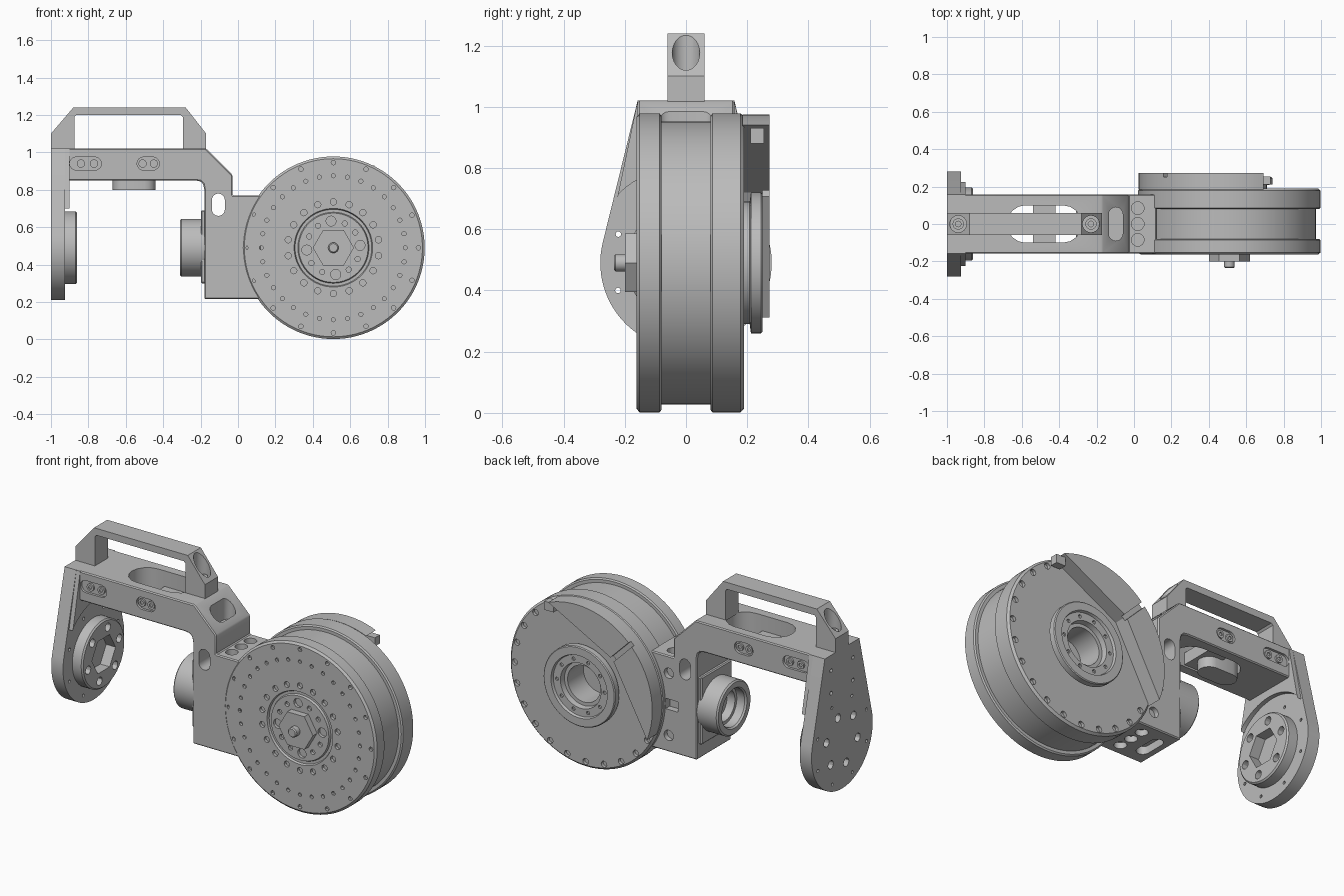
import bpy, bmesh
from math import sin, cos, pi, radians

if "Cube" in bpy.data.objects:
    bpy.data.objects.remove(bpy.data.objects["Cube"], do_unlink=True)

GREY = 0.5
metal = bpy.data.materials.new("machined grey")
metal.use_nodes = True
metal.diffuse_color = (GREY, GREY, GREY, 1)
metal.node_tree.nodes["Principled BSDF"].inputs["Base Color"].default_value = (GREY, GREY, GREY, 1)

DX, DZ = 0.51, 0.49      # drum axis
HALF = 0.158             # half depth of the frame


# ---- helpers: every part is a loft of point rings ----
def place(axis, u, v, w):
    return {"x": (w, u, v), "y": (u, w, v), "z": (u, v, w)}[axis]


def arc(u, v, r, start, end, n):
    return [(u + r * cos(radians(start + (end - start) * i / n)),
             v + r * sin(radians(start + (end - start) * i / n))) for i in range(n + 1)]


def circle(u, v, r, n=24):
    return arc(u, v, r, 0, 360, n)[:-1]


def rect(u0, u1, v0, v1):
    return [(u0, v0), (u1, v0), (u1, v1), (u0, v1)]


def pill(u0, u1, v0, v1):
    """Rounded slot filling the given rectangle."""
    r = min(u1 - u0, v1 - v0) / 2
    if u1 - u0 > v1 - v0:
        return arc(u1 - r, v0 + r, r, -90, 90, 8) + arc(u0 + r, v0 + r, r, 90, 270, 8)
    return arc(u0 + r, v1 - r, r, 0, 180, 8) + arc(u0 + r, v0 + r, r, 180, 360, 8)


def prism(axis, outline, a, b):
    return [[place(axis, u, v, w) for u, v in outline] for w in (a, b)]


def rod(axis, u, v, r, a, b, n=16):
    return prism(axis, circle(u, v, r, n), a, b)


def turned(axis, u, v, profile, n=64):
    return [[place(axis, p, q, w) for p, q in circle(u, v, r, n)] for r, w in profile]


def bolt_circle(axis, u, v, radius, count, r, a, b, offset=0.0):
    return [rod(axis, p, q, r, a, b, 12)
            for p, q in arc(u, v, radius, offset, offset + 360, count)[:-1]]


def make(name, parts):
    bm = bmesh.new()
    for rings in parts:
        loops = [[bm.verts.new(p) for p in ring] for ring in rings]
        for lo, hi in zip(loops, loops[1:]):
            for i in range(len(lo)):
                j = (i + 1) % len(lo)
                bm.faces.new((lo[i], lo[j], hi[j], hi[i]))
        bm.faces.new(loops[0][::-1])
        bm.faces.new(loops[-1])
    bmesh.ops.recalc_face_normals(bm, faces=bm.faces)
    mesh = bpy.data.meshes.new(name)
    bm.to_mesh(mesh)
    bm.free()
    mesh.materials.append(metal)
    obj = bpy.data.objects.new(name, mesh)
    bpy.context.collection.objects.link(obj)
    return obj


def build(name, parts, cuts=(), bevel=0.0):
    obj = make(name, parts)
    bpy.ops.object.select_all(action="DESELECT")
    bpy.context.view_layer.objects.active = obj
    obj.select_set(True)
    if bevel:
        mod = obj.modifiers.new("edge", "BEVEL")
        mod.width, mod.segments, mod.limit_method = bevel, 1, "ANGLE"
        bpy.ops.object.modifier_apply(modifier="edge")
    if cuts:
        cutter = make("cutter", cuts)
        cutter.hide_render = True
        mod = obj.modifiers.new("holes", "BOOLEAN")
        mod.operation, mod.solver, mod.object = "DIFFERENCE", "EXACT", cutter
        bpy.ops.object.modifier_apply(modifier="holes")
        bpy.data.objects.remove(cutter, do_unlink=True)
    bpy.ops.object.shade_smooth_by_angle(angle=radians(30))
    return obj


# ---- drum with groove, front seal ring and bolt circles ----
F = -0.162
drum = [(.185, F), (.19, -.15), (.205, -.15), (.21, F), (.476, F), (.488, -.152),
        (.488, -.086), (.48, -.08), (.462, -.08), (.462, .08), (.48, .08),
        (.488, .086), (.488, .178), (.476, .19)]
cuts = []
for radius, count, r, offset in ((.455, 16, .012, 0), (.385, 32, .011, 0), (.245, 18, .017, 10),
                                 (.143, 4, .027, 5), (.143, 4, .014, 35), (.143, 4, .014, 65)):
    cuts += bolt_circle("y", DX, DZ, radius, count, r, -.2, -.145, offset)
cuts += bolt_circle("y", DX, DZ, .455, 24, .018, .172, .22)
bore = rod("y", DX, DZ, .105, .06, .3, 48)
build("drum", [turned("y", DX, DZ, drum, 96)], cuts + [bore])

# ---- front hex hub and spindle ----
build("front_hex_hub", [rod("y", DX, DZ, .11, -.2, -.15, 6)])
build("front_spindle", [turned("y", DX, DZ, [(.028, -.19), (.028, -.23), (.022, -.236)], 24)])

# ---- rear hub ring ----
ring = [(.2, .18), (.2, .208), (.23, .212), (.23, .245), (.225, .25), (.18, .25),
        (.175, .235), (.13, .235), (.125, .205)]
build("rear_hub", [turned("y", DX, DZ, ring)],
      [bore] + bolt_circle("y", DX, DZ, .152, 10, .01, .225, .26))

# ---- rear cover: rim sector behind two chords, split by a seam ----
sector = arc(DX, DZ, .485, 68, 201.6, 40) + [(DX - .23, DZ + .23)]
seam = [(DX - .4, DZ + .38), (DX - .38, DZ + .4), (DX - .19, DZ + .21), (DX - .21, DZ + .19)]
build("rear_cover", [prism("y", sector, .185, .273)], [prism("y", seam, .25, .3)])
build("cover_tab", [prism("y", rect(.67, .73, .88, .93), .21, .255)])

# ---- frame: top beam, shoulder and drum carrier ----
outline = [(-.97, 1.02), (-.17, 1.02), (-.03, .88), (-.03, .77), (.12, .77), (.12, .215),
           (-.18, .215), (-.18, .8), (-.186, .83), (-.2, .845), (-.23, .85), (-.97, .85)]
cuts = [prism("z", pill(-.68, -.28, -.1, .1), .8, 1.1),        # beam window
        prism("z", pill(-.135, -.06, -.09, .09), .86, 1.1),    # shoulder pocket
        prism("y", pill(-.14, -.07, .66, .78), -.3, .3),       # side slot
        prism("z", pill(-.14, -.07, -.09, .09), .1, .26)]      # underside slot
for s in (-1, 1):
    a, b = s * (HALF - .014), s * .3
    for u0, u1, holes in ((-.9, -.73, (-.84, -.77)), (-.54, -.42, (-.51, -.45))):
        cuts.append(prism("y", pill(u0, u1, .905, .975), a, b))
for y in (-.085, 0, .085):
    cuts += [rod("z", .02, y, .034, .73, .85), rod("z", .02, y, .034, .15, .25)]
for z in (.31, .67):
    cuts += [rod("y", .08, z, .013, -.2, -.13), rod("y", .0, z, .03, .13, .2)]
cuts += [rod("y", .04, DZ, .013, -.2, -.13), prism("y", rect(-.06, .02, .46, .52), .12, .2)]
build("frame", [prism("y", outline, -HALF, HALF)], cuts, bevel=.006)

# ---- screws sunk in the beam slots ----
screws = []
for s in (-1, 1):
    for x in (-.84, -.77, -.51, -.45):
        a, b, c = (s * (HALF - k) for k in (.02, .004, .01))
        screws.append(turned("y", x, .94, [(.022, a), (.022, b), (.01, b), (.01, c)], 16))
build("beam_screws", screws)

# ---- insert hanging in the beam window ----
build("beam_insert", [prism("z", pill(-.67, -.44, -.06, .06), .8, .9),
                      prism("z", rect(-.54, -.42, -.11, .11), .86, .93)])

# ---- handle ----
handle = [(-1, 1.015), (-1, 1.1), (-.88, 1.24), (-.28, 1.24), (-.17, 1.1), (-.17, 1.015),
          (-.295, 1.015), (-.295, 1.19), (-.305, 1.2), (-.865, 1.2), (-.875, 1.19), (-.875, 1.015)]
build("handle", [prism("y", handle, -.06, .06)],
      [rod("z", x, 0, .045, 1.09, 1.3, 24) for x in (-.94, -.23)])
build("handle_bolts", [turned("z", x, 0, [(.03, 1.07), (.03, 1.11), (.015, 1.11), (.015, 1.1)], 20)
                       for x in (-.94, -.23)])

# ---- end plate with teardrop outline ----
through = bolt_circle("x", 0, DZ, .147, 6, .024, -1.1, -.8, 15)
teardrop = [(HALF, 1.02)] + arc(0, DZ, .28, 14, -194, 48) + [(-HALF, 1.02)]
small = bolt_circle("x", 0, DZ, .24, 8, .009, -1.1, -.8, 22)
small += [rod("x", y, z, .011, -1.1, -.985, 12) for y in (-.1, .1) for z in (.8, .93)]
build("end_plate", [prism("x", teardrop, -1, -.925)], through + small)
rib = [(HALF, 1.02), (.225, .7)] + arc(0, DZ, .315, 46, 134, 16) + [(-.225, .7), (-HALF, 1.02)]
build("end_plate_rib", [prism("x", rib, -.93, -.9)])

# ---- end flange with hex socket ----
flange = [(.195, -.935), (.195, -.868), (.187, -.86)]
build("end_flange", [turned("x", 0, DZ, flange)],
      through + [rod("x", 0, DZ, .108, -.92, -.8, 6)])

# ---- hollow stub shaft on the carrier ----
stub = [(.155, -.17), (.155, -.302), (.147, -.31), (.115, -.31), (.108, -.3), (.108, -.25),
        (.09, -.25), (.09, -.2)]
build("stub_shaft", [turned("x", 0, DZ, stub)])
build("stub_mount", [prism("x", rect(-.14, .14, .3, .69), -.198, -.17)], bevel=.006)
